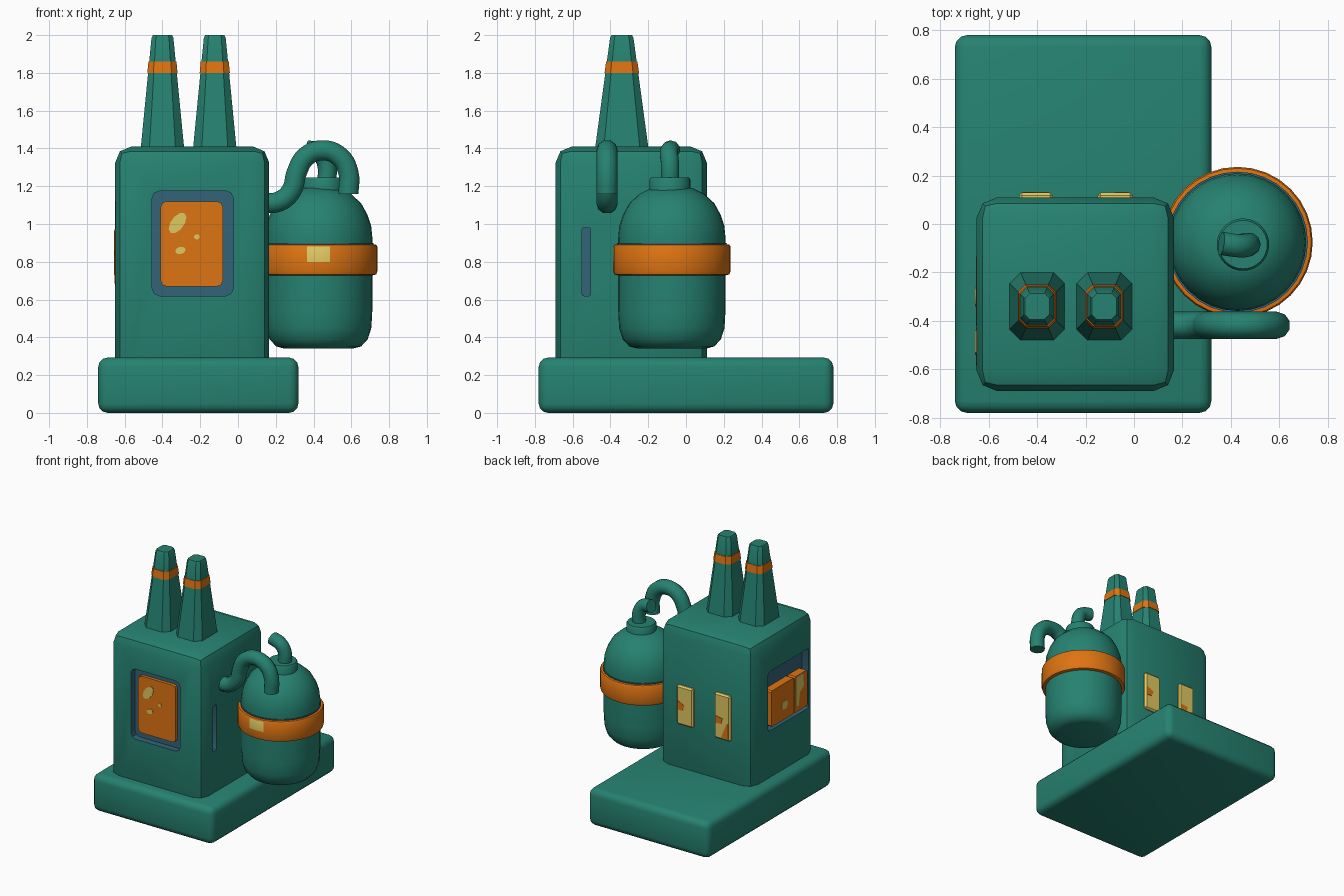
import bpy, bmesh, math
from mathutils import Vector

if "Cube" in bpy.data.objects:
    bpy.data.objects.remove(bpy.data.objects["Cube"])


def material(name, rgb):
    m = bpy.data.materials.new(name)
    m.diffuse_color = (*rgb, 1)
    m.use_nodes = True
    m.node_tree.nodes["Principled BSDF"].inputs["Base Color"].default_value = m.diffuse_color
    return m


TEAL = material("teal paint", (0.019, 0.223, 0.165))
ORANGE = material("orange", (0.73, 0.175, 0.006))
YELLOW = material("pale yellow", (0.74, 0.58, 0.12))
BLUE = material("slate blue", (0.034, 0.125, 0.19))


def smooth(ob, angle=35):
    bpy.ops.object.select_all(action='DESELECT')
    ob.select_set(True)
    bpy.context.view_layer.objects.active = ob
    bpy.ops.object.shade_smooth_by_angle(angle=math.radians(angle))


def finish(name, bm, mats, angle=35):
    bmesh.ops.recalc_face_normals(bm, faces=bm.faces[:])
    me = bpy.data.meshes.new(name)
    bm.to_mesh(me)
    bm.free()
    for m in mats:
        me.materials.append(m)
    ob = bpy.data.objects.new(name, me)
    bpy.context.collection.objects.link(ob)
    smooth(ob, angle)
    return ob


def box(name, lo, hi, mat, bevel=0.0, seg=2, axis=None):
    """Box between two corners; axis limits the bevel to edges along it."""
    bm = bmesh.new()
    bmesh.ops.create_cube(bm, size=1)
    for v in bm.verts:
        v.co = Vector([(a + b) / 2 + c * (b - a) for a, b, c in zip(lo, hi, v.co)])
    if bevel:
        edges = [e for e in bm.edges if axis is None
                 or abs((e.verts[0].co - e.verts[1].co).normalized()[axis]) > 0.9]
        bmesh.ops.bevel(bm, geom=edges, offset=bevel, segments=seg, profile=0.5, affect='EDGES')
    return finish(name, bm, [mat])


def loft(name, rings, mats, rows=None, angle=35):
    """Skin closed rings; rows gives the material index of each row."""
    bm = bmesh.new()
    vs = [[bm.verts.new(p) for p in r] for r in rings]
    n = len(rings[0])
    for k in range(len(vs) - 1):
        for i in range(n):
            j = (i + 1) % n
            f = bm.faces.new((vs[k][i], vs[k][j], vs[k + 1][j], vs[k + 1][i]))
            f.material_index = rows[k] if rows else 0
    bm.faces.new(vs[0][::-1])
    bm.faces.new(vs[-1])
    return finish(name, bm, mats, angle)


def circle(cx, cy, r, z, n=32):
    return [(cx + r * math.cos(2 * math.pi * i / n), cy + r * math.sin(2 * math.pi * i / n), z)
            for i in range(n)]


def lathe(name, cx, cy, profile, mats):
    return loft(name, [circle(cx, cy, r, z) for r, z in profile], mats)


def plate(name, axis, pos, depth, pts, mat):
    """Thin flat patch facing along x (axis 0) or y (axis 1)."""
    bm = bmesh.new()
    f = bm.faces.new([bm.verts.new((pos, u, v) if axis == 0 else (u, pos, v)) for u, v in pts])
    ext = bmesh.ops.extrude_face_region(bm, geom=[f])
    for v in ext["geom"]:
        if isinstance(v, bmesh.types.BMVert):
            v.co[axis] += depth
    return finish(name, bm, [mat])


def blob(u, v, ru, rv, lean=0.0, n=10):
    return [(u + ru * math.cos(a) + lean * math.sin(a), v + rv * math.sin(a))
            for a in (2 * math.pi * i / n for i in range(n))]


def tube(name, pts, r, mat):
    cu = bpy.data.curves.new(name, 'CURVE')
    cu.dimensions = '3D'
    cu.bevel_depth, cu.bevel_resolution, cu.resolution_u, cu.use_fill_caps = r, 3, 5, True
    sp = cu.splines.new('BEZIER')
    sp.bezier_points.add(len(pts) - 1)
    for b, p in zip(sp.bezier_points, pts):
        b.co = p
        b.handle_left_type = b.handle_right_type = 'AUTO'
    cu.materials.append(mat)
    ob = bpy.data.objects.new(name, cu)
    bpy.context.collection.objects.link(ob)
    bpy.ops.object.select_all(action='DESELECT')
    ob.select_set(True)
    bpy.context.view_layer.objects.active = ob
    bpy.ops.object.convert(target='MESH')
    smooth(bpy.context.view_layer.objects.active, 45)


# base slab and main housing
box("base", (-0.74, -0.78, 0), (0.32, 0.78, 0.293), TEAL, 0.05, 3)
body = box("housing", (-0.65, -0.69, 0.12), (0.165, 0.11, 1.41), TEAL, 0.085, 2)

# recesses for the front window, left window and right slot
recesses = [
    ((-0.455, -0.80, 0.62), (-0.025, -0.64, 1.175), 0.04, 1),
    ((-0.80, -0.61, 0.66), (-0.59, -0.10, 1.13), 0.02, 0),
    ((0.125, -0.55, 0.62), (0.30, -0.505, 0.98), 0.01, 0),
]
for lo, hi, bev, axis in recesses:
    cutter = box("recess_cutter", lo, hi, BLUE, bev, 2, axis)
    cutter.hide_render = True
    mod = body.modifiers.new("recess", 'BOOLEAN')
    mod.operation, mod.solver, mod.object = 'DIFFERENCE', 'EXACT', cutter
    mod.material_mode = 'TRANSFER'
    bpy.context.view_layer.objects.active = body
    bpy.ops.object.modifier_apply(modifier=mod.name)
    bpy.data.objects.remove(cutter, do_unlink=True)
smooth(body)

# front window with reflections
box("front_window", (-0.41, -0.665, 0.67), (-0.08, -0.63, 1.12), ORANGE, 0.03, 2, 1)
for i, (u, v, ru, rv, lean) in enumerate([(-0.32, 1.005, 0.04, 0.055, 0.025),
                                          (-0.305, 0.86, 0.027, 0.02, 0.005),
                                          (-0.218, 0.932, 0.015, 0.014, 0)]):
    plate(f"front_reflection_{i}", 1, -0.664, -0.005, blob(u, v, ru, rv, lean), YELLOW)

# left window: two panes below a dark opening
for i, (y0, y1) in enumerate([(-0.42, -0.135), (-0.585, -0.428)]):
    box(f"left_pane_{i}", (-0.653, y0, 0.685), (-0.58, y1, 0.97), ORANGE, 0.01, 1, 0)
plate("left_reflection_0", 0, -0.652, -0.004,
      [(-0.44, 0.965), (-0.53, 0.965), (-0.54, 0.86), (-0.49, 0.83), (-0.475, 0.73), (-0.44, 0.73)], YELLOW)
plate("left_reflection_1", 0, -0.652, -0.004, blob(-0.30, 0.80, 0.04, 0.035), YELLOW)

# back windows with orange patches
for i, (x0, x1, z0, z1) in enumerate([(-0.475, -0.335, 0.62, 0.98), (-0.15, -0.005, 0.64, 0.95)]):
    box(f"back_window_{i}", (x0, 0.09, z0), (x1, 0.13, z1), YELLOW, 0.012, 1)
plate("back_patch_0", 1, 0.129, 0.004,
      [(-0.463, 0.64), (-0.40, 0.64), (-0.42, 0.69), (-0.45, 0.76), (-0.463, 0.76)], ORANGE)
plate("back_patch_1", 1, 0.129, 0.004,
      [(-0.35, 0.74), (-0.35, 0.80), (-0.41, 0.79), (-0.40, 0.75)], ORANGE)
plate("back_patch_2", 1, 0.129, 0.004,
      [(-0.02, 0.76), (-0.02, 0.83), (-0.08, 0.80), (-0.06, 0.76)], ORANGE)


# chimneys: tapered chamfered shafts, striped by height
def chamfered(cx, cy, wx, wy, z):
    c = 0.2 * min(wx, wy)
    a, b = wx / 2, wy / 2
    q = [(a, -b + c), (a, b - c), (a - c, b), (-a + c, b),
         (-a, b - c), (-a, -b + c), (-a + c, -b), (a - c, -b)]
    return [(cx + x, cy + y, z) for x, y in q]


for side, x in (("left", -0.4), ("right", -0.123)):
    rings = []
    for z, grow in [(1.37, 0), (1.80, 0), (1.80, 0.008), (1.86, 0.008), (1.86, 0), (1.985, 0), (2.0, -0.012)]:
        t = (z - 1.41) / 0.59
        rings.append(chamfered(x, -0.34, 0.228 - 0.115 * t + grow, 0.28 - 0.16 * t + grow, z))
    loft(f"{side}_chimney", rings, [TEAL, ORANGE], [0, 1, 1, 1, 0, 0])

# tank, band and collar
CX, CY = 0.427, -0.075
lathe("tank", CX, CY, [(0.18, 0.34), (0.225, 0.352), (0.26, 0.39), (0.279, 0.45), (0.284, 0.54),
                       (0.284, 0.93), (0.278, 0.99), (0.258, 1.05), (0.225, 1.11),
                       (0.17, 1.16), (0.11, 1.19)], [TEAL])
lathe("band_groove", CX, CY, [(0.287, 0.86), (0.291, 0.90)], [BLUE])
band = lathe("tank_band", CX, CY, [(0.285, 0.728), (0.305, 0.733), (0.311, 0.75), (0.311, 0.80),
                                   (0.311, 0.88), (0.305, 0.89), (0.285, 0.893)], [ORANGE, YELLOW])
for p in band.data.polygons:  # painted spot on the front of the band
    c = p.center
    if c.y < CY and abs(c.x - 0.445) < 0.06 and 0.80 < c.z < 0.88:
        p.material_index = 1
lathe("tank_collar", 0.45, -0.085, [(0.108, 1.15), (0.108, 1.235), (0.10, 1.247)], [TEAL])

# curved nozzle on the tank, and the pipe from the housing
tube("tank_nozzle", [(0.468, -0.085, 1.2), (0.468, -0.085, 1.32), (0.435, -0.09, 1.375),
                     (0.36, -0.08, 1.395)], 0.05, TEAL)
tube("pipe", [(x, -0.418, z) for x, z in [(0.12, 1.11), (0.22, 1.12), (0.285, 1.18), (0.31, 1.27),
                                         (0.36, 1.357), (0.45, 1.39), (0.54, 1.355),
                                         (0.585, 1.27), (0.585, 1.16)]], 0.056, TEAL)
